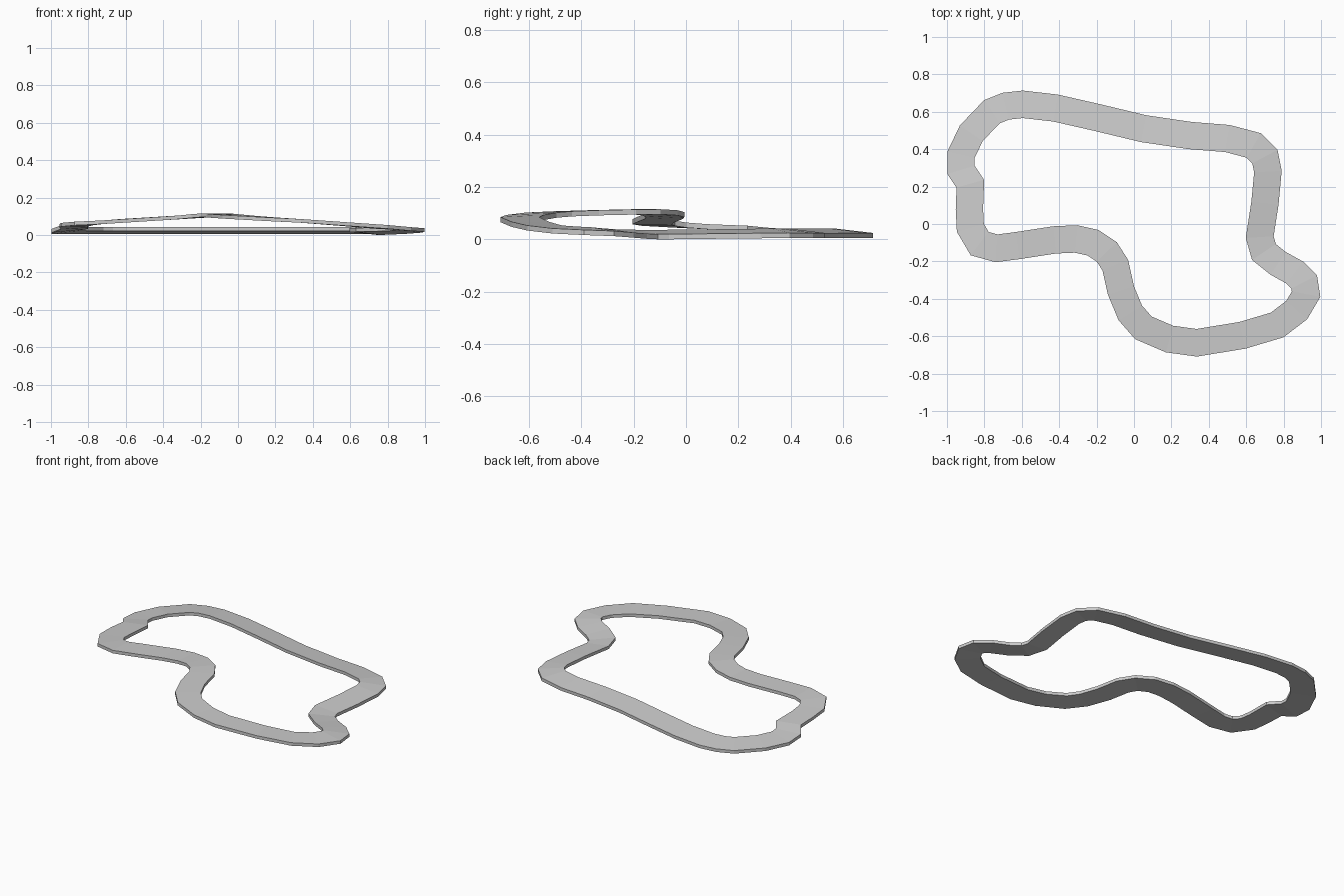
import bpy, bmesh
from mathutils import Vector

HALF_WIDTH = 0.073
THICKNESS = 0.0195

# Centre line, clockwise from the back left: x, y, height of the top face
PATH = [
    (-.595, .64, .035), (-.42, .62, .035), (-.20, .57, .035), (.05, .51, .035),
    (.30, .473, .035), (.50, .457, .035), (.64, .42, .035), (.70, .36, .035),
    (.716, .28, .034), (.70, .11, .032), (.672, -.07, .030), (.695, -.15, .030),
    (.77, -.21, .032), (.86, -.26, .036), (.91, -.31, .040), (.92, -.375, .043),
    (.87, -.46, .047), (.765, -.54, .055), (.58, -.595, .069), (.335, -.635, .087),
    (.19, -.615, .095), (.05, -.555, .104), (-.02, -.475, .109), (-.07, -.355, .113),
    (-.10, -.22, .116), (-.145, -.15, .117), (-.22, -.10, .113), (-.31, -.08, .106),
    (-.425, -.085, .099), (-.62, -.115, .087), (-.735, -.13, .079), (-.825, -.105, .073),
    (-.875, -.02, .066), (-.88, .08, .060), (-.875, .215, .053), (-.925, .29, .040),
    (-.925, .37, .035), (-.87, .485, .035), (-.76, .60, .035), (-.685, .63, .035),
]

# Rectangular cross-sections along the path, banked where the track lies low
bm = bmesh.new()
rings = []
n = len(PATH)
for i, (x, y, z) in enumerate(PATH):
    p = Vector((x, y))
    a = (p - Vector(PATH[i - 1][:2])).normalized()
    b = (Vector(PATH[(i + 1) % n][:2]) - p).normalized()
    t = (a + b).normalized()
    out = Vector((-t.y, t.x)) * HALF_WIDTH / max(t.dot(a), 0.9)
    bank = 0.0085 * min(1, max(0, (0.055 - z) / 0.02))
    o, q = p + out, p - out
    rings.append([bm.verts.new(c) for c in (
        (o.x, o.y, z - bank), (q.x, q.y, z + bank),
        (q.x, q.y, z + bank - THICKNESS), (o.x, o.y, z - bank - THICKNESS))])

# Join neighbouring sections into a closed band
for i in range(n):
    r, s = rings[i], rings[(i + 1) % n]
    for k in range(4):
        m = (k + 1) % 4
        bm.faces.new((r[k], r[m], s[m], s[k]))
bmesh.ops.recalc_face_normals(bm, faces=bm.faces[:])

# Rest the track on the ground
low = min(v.co.z for v in bm.verts)
bmesh.ops.translate(bm, verts=bm.verts[:], vec=(0, 0, -low))

mesh = bpy.data.meshes.new("race_track")
bm.to_mesh(mesh)
bm.free()
track = bpy.data.objects.new("race_track", mesh)
bpy.context.collection.objects.link(track)
